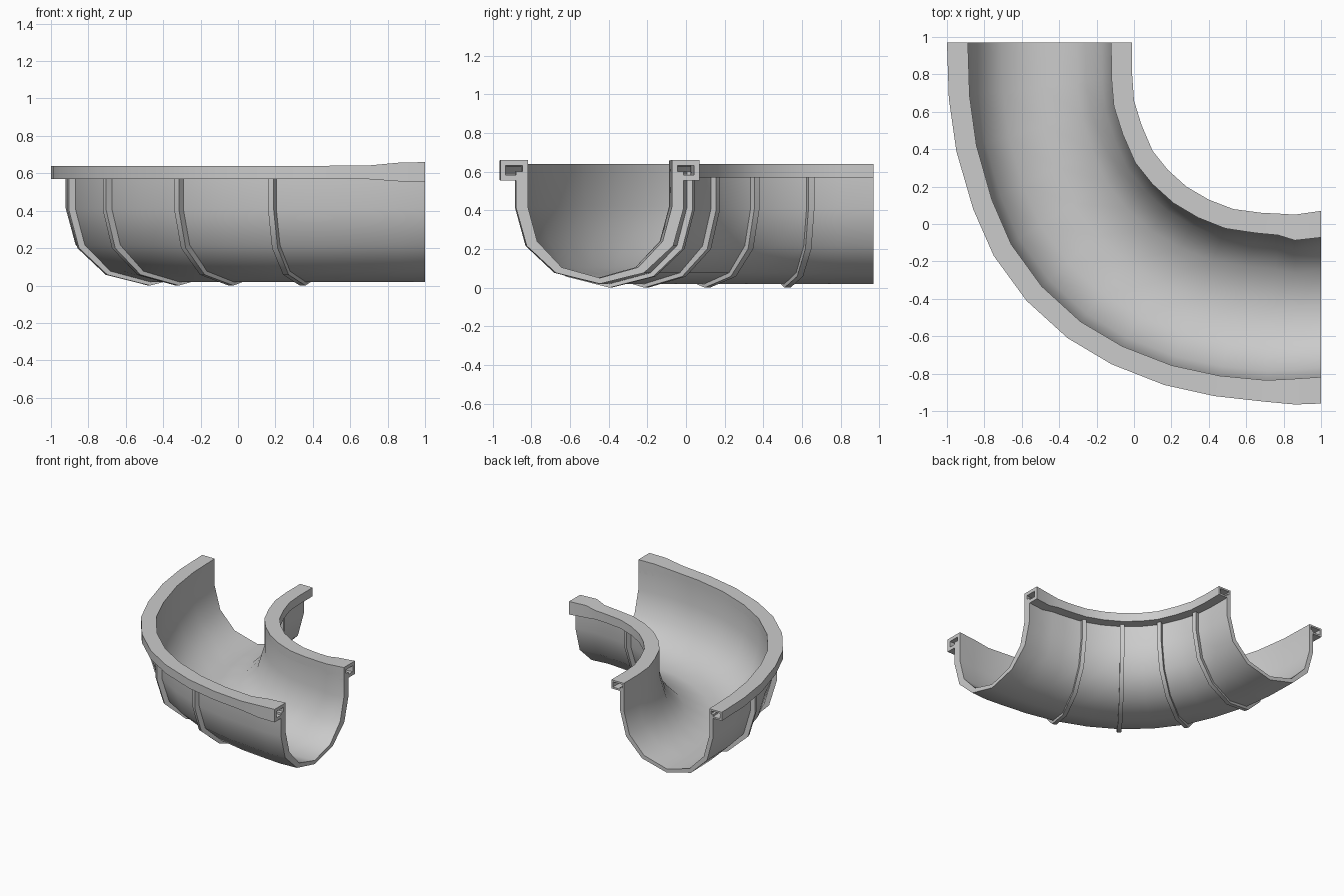
import bpy, bmesh
from mathutils import Vector

if "Cube" in bpy.data.objects:
    bpy.data.objects.remove(bpy.data.objects["Cube"])

# Plan of the bend: outer and inner rim edges, paired station by station
OUT = [(-1, .97), (-.99, .67), (-.95, .39), (-.86, .08), (-.75, -.17), (-.575, -.41), (-.355, -.61),
       (-.12, -.75), (.16, -.86), (.43, -.92), (.70, -.95), (.86, -.965), (1, -.96)]
INN = [(-.01, .97), (-.01, .80), (0, .66), (.04, .53), (.10, .39), (.18, .29), (.28, .20),
       (.40, .13), (.53, .08), (.68, .06), (.78, .055), (.86, .05), (1, .07)]
N = len(OUT)
# Flare towards the socket end (0 = plain bend, 1 = full socket)
FLARE = [0] * 10 + [.1, .85, 1]

# Half channel section: fraction across, height, outward direction of the wall
HALF = [(0, .60, -1, 0), (0, .42, -1, -.3), (.065, .24, -.9, -.8), (.235, .105, -.5, -.95), (.5, .05, 0, -1)]


def frame(i):
    """Wall edges and across direction at a station."""
    o, n = Vector((*OUT[i], 0)), Vector((*INN[i], 0))
    u = (n - o).normalized()
    w = .112 + .03 * FLARE[i]
    return o, n, u, w


def section(i, t, drop):
    """Channel section offset outward by t at the sides and drop at the bottom."""
    o, n, u, w = frame(i)
    a, b = o + u * w, n - u * w
    up = Vector((0, 0, 1))
    left = [a.lerp(b, s) + u * dx * t + up * (z + dz * drop) for s, z, dx, dz in HALF]
    right = [b.lerp(a, s) - u * dx * t + up * (z + dz * drop) for s, z, dx, dz in HALF[:-1]]
    return left + right[::-1]


def sweep(name, rings, cyclic=False):
    """Skin closed rings; open sweeps get strip caps for a U-shaped shell."""
    bm = bmesh.new()
    vs = [[bm.verts.new(p) for p in r] for r in rings]
    m = len(rings[0])
    for k in range(len(vs) if cyclic else len(vs) - 1):
        r, q = vs[k], vs[(k + 1) % len(vs)]
        for j in range(m):
            bm.faces.new((r[j], r[(j + 1) % m], q[(j + 1) % m], q[j]))
    if not cyclic:
        for r in (vs[0], vs[-1]):
            for j in range(m // 2 - 1):
                bm.faces.new((r[j], r[j + 1], r[m - 2 - j], r[m - 1 - j]))
    bmesh.ops.recalc_face_normals(bm, faces=bm.faces[:])
    me = bpy.data.meshes.new(name)
    bm.to_mesh(me)
    bm.free()
    ob = bpy.data.objects.new(name, me)
    bpy.context.collection.objects.link(ob)
    bpy.ops.object.select_all(action='DESELECT')
    ob.select_set(True)
    bpy.context.view_layer.objects.active = ob
    bpy.ops.object.shade_smooth_by_angle(angle=.7)
    return ob


def wall(i):
    return .033 + .027 * FLARE[i]


# Channel shell
sweep("gutter_channel", [section(i, 0, 0) + section(i, wall(i), .03)[::-1] for i in range(N)])


# Hollow rims along both edges
def rim_ring(i, inner, inset):
    o, n, u, w = frame(i)
    p, d = (n, -u) if inner else (o, u)
    lo, hi = .57 - .015 * FLARE[i] + inset, .64 + .02 * FLARE[i] - inset
    return [p + d * a + Vector((0, 0, z)) for a, z in
            ((inset, lo), (w - inset, lo), (w - inset, hi), (inset, hi))]


for name, inner in (("outer_rim", False), ("inner_rim", True)):
    skin = [rim_ring(i, inner, 0) for i in range(N)]
    hole = [rim_ring(i, inner, .014 + .014 * FLARE[i]) for i in range(N)]
    sweep(name, skin + hole[::-1], cyclic=True)

# Raised ribs around the outside of the channel
for k, i in enumerate((2, 4, 6, 8)):
    u = frame(i)[2]
    along = Vector((u.y, -u.x, 0)) * .016
    ring = section(i, .02, .02) + section(i, wall(i) + .036, .05)[::-1]
    sweep(f"rib_{k + 1}", [[p + along * s for p in ring] for s in (-1, 1)])
